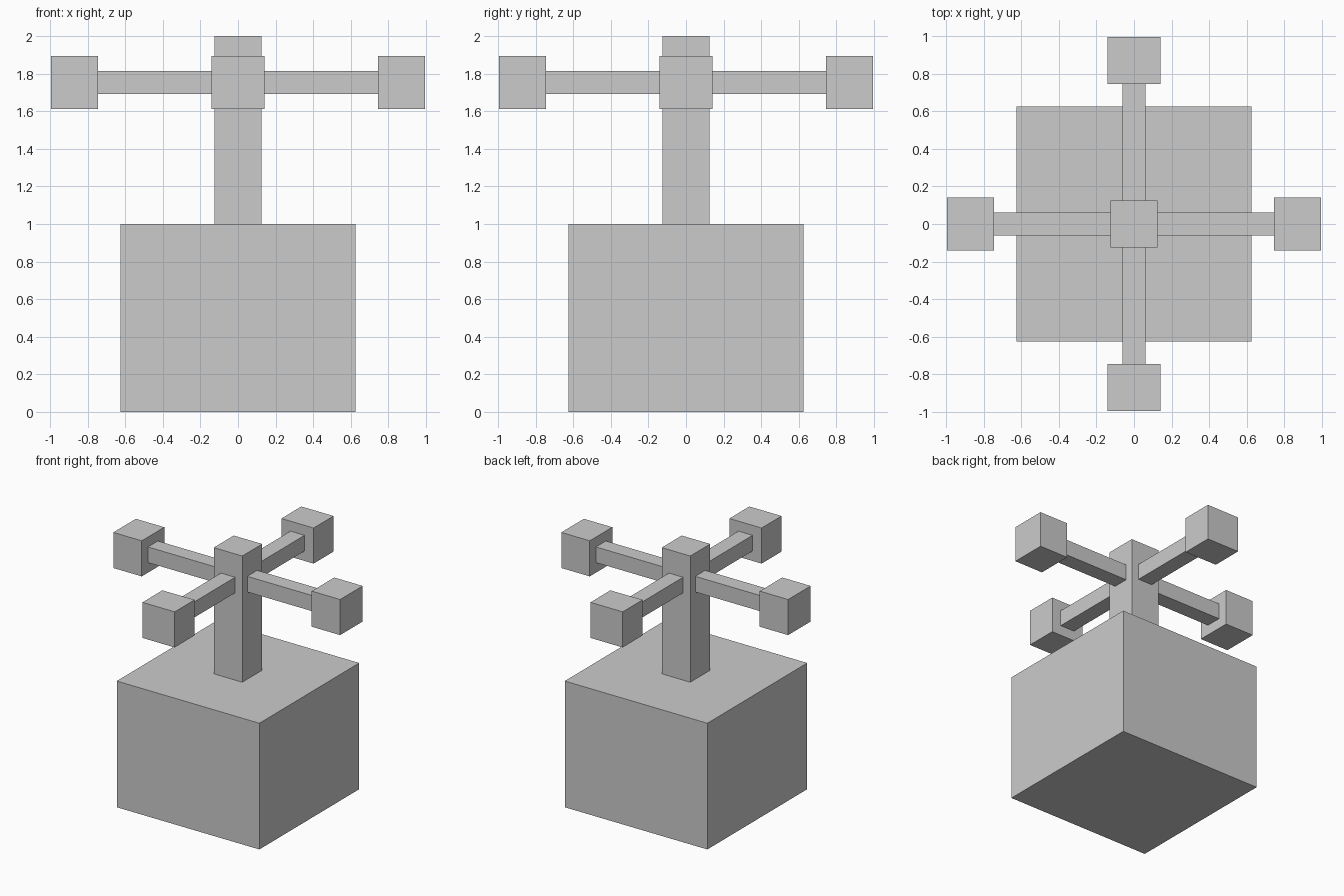
import bpy
import math
from mathutils import Matrix, Vector

default = bpy.data.objects.get("Cube")
if default:
    bpy.data.objects.remove(default, do_unlink=True)

# Single plain grey
grey = bpy.data.materials.new("plain grey")
grey.use_nodes = True
colour = (0.6, 0.6, 0.6, 1.0)
grey.diffuse_color = colour
grey.node_tree.nodes["Principled BSDF"].inputs["Base Color"].default_value = colour


def box(name, size, centre, angle=0.0):
    """Flat-faced box, turned about the vertical axis through the origin."""
    bpy.ops.mesh.primitive_cube_add(size=1)
    obj = bpy.context.object
    obj.name = name
    obj.data.transform(Matrix.Rotation(angle, 4, "Z")
                       @ Matrix.Translation(Vector(centre))
                       @ Matrix.Diagonal((*size, 1.0)))
    obj.data.materials.append(grey)
    return obj


# Base block and central post
box("base", (1.25, 1.25, 1.0), (0, 0, 0.5))
box("post", (0.25, 0.25, 1.0), (0, 0, 1.5))

# Four arms, each ending in a block
ARM_Z = 1.753
INNER, OUTER = 0.745, 0.994
for i, side in enumerate(("left", "back", "right", "front")):
    turn = i * math.pi / 2
    box(side + "_arm", (INNER - 0.125, 0.124, 0.124),
        ((INNER + 0.125) / 2, 0, ARM_Z), turn)
    box(side + "_end_block", (OUTER - INNER, 0.282, 0.282),
        ((INNER + OUTER) / 2, 0, ARM_Z), turn)
